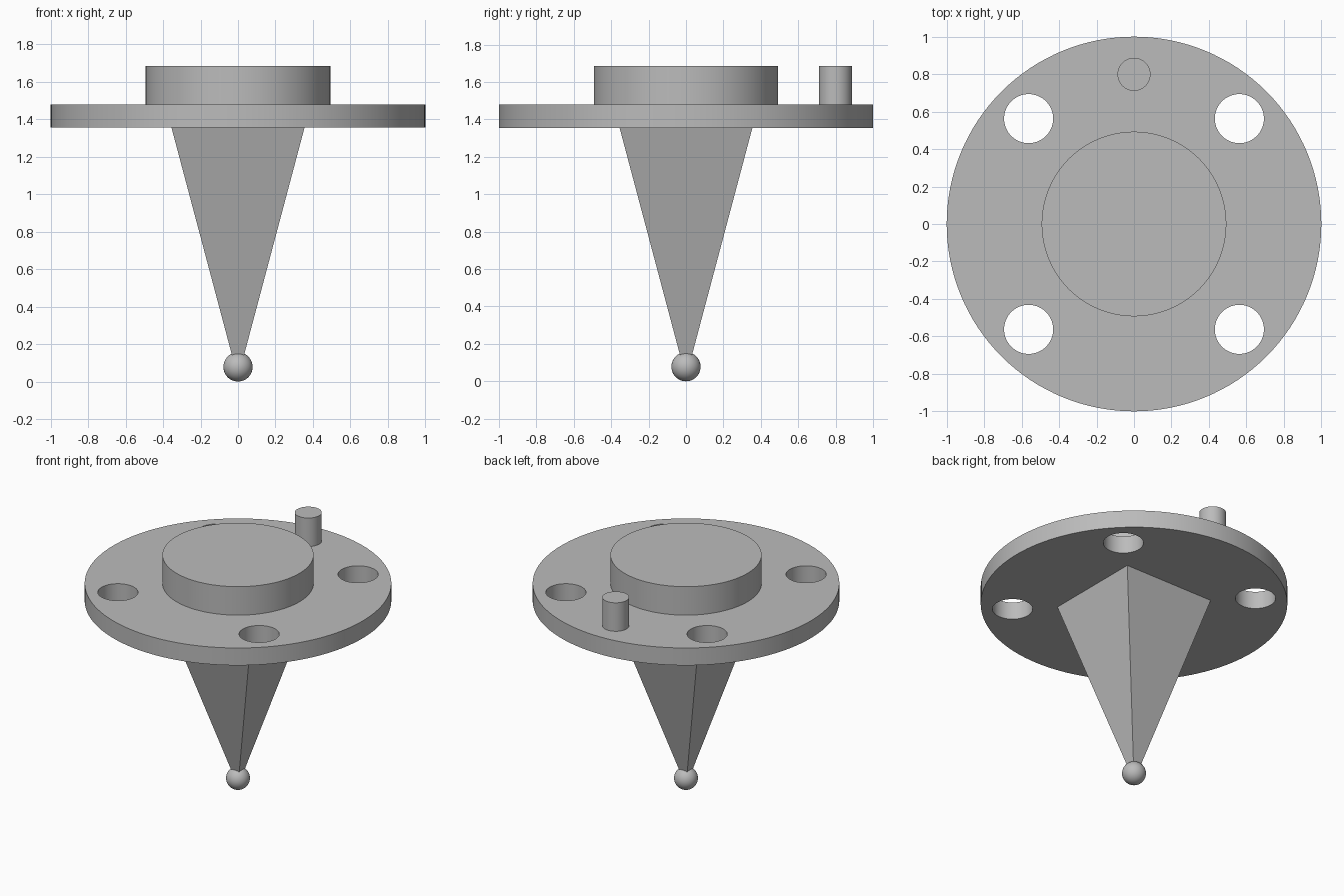
import bpy
import math

cube = bpy.data.objects.get("Cube")
if cube:
    bpy.data.objects.remove(cube, do_unlink=True)

grey = bpy.data.materials.new("plain grey")
grey.use_nodes = True
colour = (0.5, 0.5, 0.5, 1)
grey.diffuse_color = colour
grey.node_tree.nodes["Principled BSDF"].inputs["Base Color"].default_value = colour


def finish(name):
    obj = bpy.context.object
    obj.name = name
    obj.data.materials.append(grey)
    return obj


def smooth(obj):
    bpy.ops.object.select_all(action='DESELECT')
    obj.select_set(True)
    bpy.context.view_layer.objects.active = obj
    bpy.ops.object.shade_smooth_by_angle(angle=math.radians(30))


def cylinder(name, radius, bottom, top, x=0, y=0, sides=96):
    bpy.ops.mesh.primitive_cylinder_add(
        vertices=sides, radius=radius, depth=top - bottom,
        location=(x, y, (top + bottom) / 2))
    return finish(name)


PLATE_BOTTOM, PLATE_TOP, TOP = 1.355, 1.48, 1.685

# Round flange with four through holes
flange = cylinder("flange", 1.0, PLATE_BOTTOM, PLATE_TOP, sides=128)
for x in (-0.5625, 0.5625):
    for y in (-0.5625, 0.5625):
        cutter = cylinder("hole_cutter", 0.131, 1.2, 1.6, x, y, 64)
        cutter.hide_render = True
        cut = flange.modifiers.new("hole", 'BOOLEAN')
        cut.operation = 'DIFFERENCE'
        cut.solver = 'EXACT'
        cut.object = cutter
        bpy.context.view_layer.objects.active = flange
        bpy.ops.object.modifier_apply(modifier=cut.name)
        bpy.data.objects.remove(cutter, do_unlink=True)
smooth(flange)

# Raised hub and locating pin
smooth(cylinder("hub", 0.493, PLATE_TOP, TOP))
smooth(cylinder("locating_pin", 0.088, PLATE_TOP, TOP, y=0.799, sides=48))

# Square tapered stem, its narrow end buried in the ball
TIP = 0.08
bpy.ops.mesh.primitive_cone_add(
    vertices=4, radius1=0.016 * math.sqrt(2), radius2=0.355 * math.sqrt(2),
    depth=PLATE_BOTTOM - TIP, location=(0, 0, (PLATE_BOTTOM + TIP) / 2),
    rotation=(0, 0, math.pi / 4))
finish("tapered_stem")

# Ball tip
bpy.ops.mesh.primitive_uv_sphere_add(
    segments=48, ring_count=24, radius=0.078, location=(0, 0, 0.078))
smooth(finish("ball_tip"))
